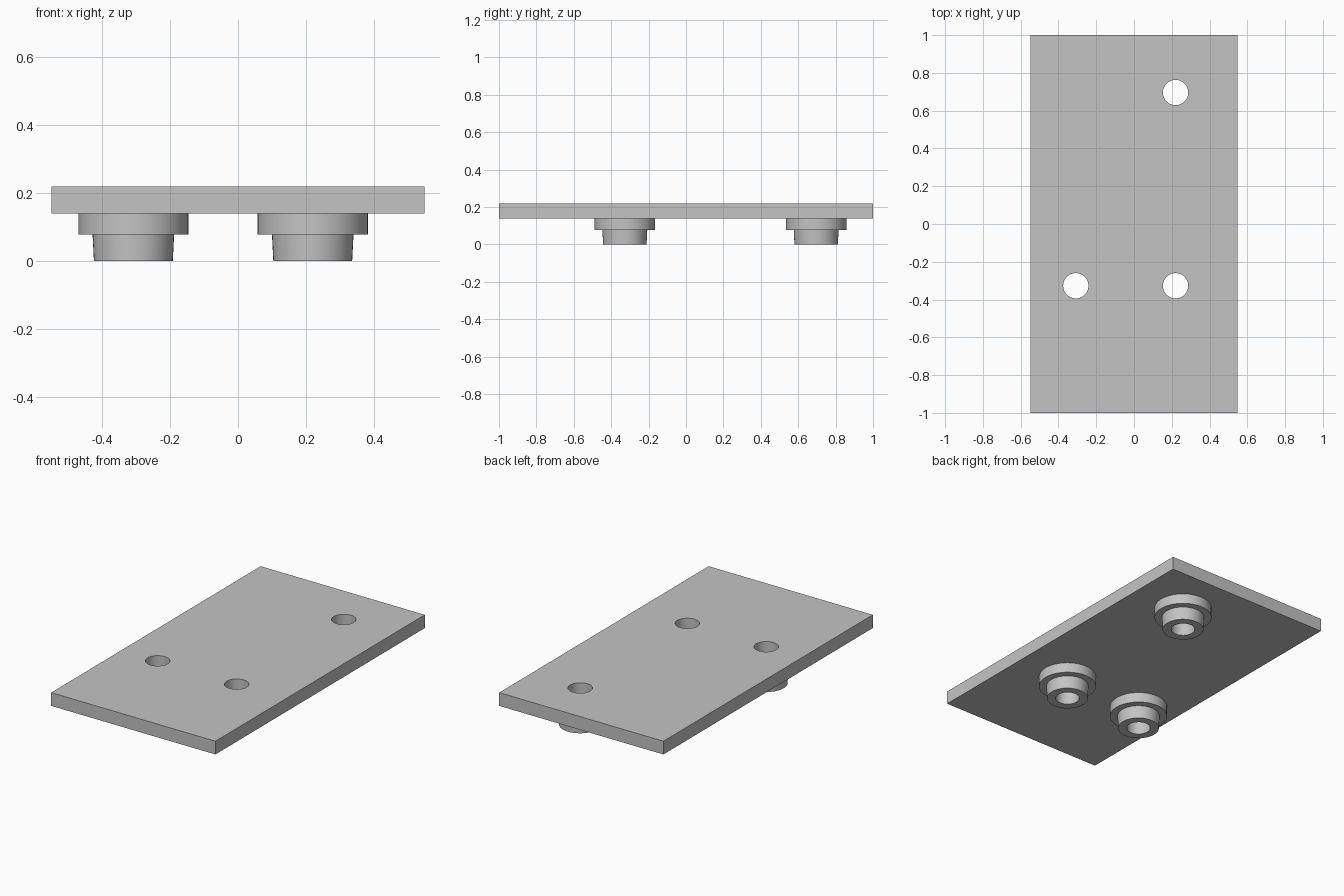
import bpy
import bmesh
import math

if "Cube" in bpy.data.objects:
    bpy.data.objects.remove(bpy.data.objects["Cube"], do_unlink=True)

# Single grey material
grey = bpy.data.materials.new("plain grey")
grey.use_nodes = True
colour = (0.55, 0.55, 0.55, 1)
grey.diffuse_color = colour
grey.node_tree.nodes["Principled BSDF"].inputs["Base Color"].default_value = colour

SEGMENTS = 48
BORE = 0.067
UNDERSIDE, TOP = 0.14, 0.22
BOSSES = {
    "front_right_boss": (-0.308, -0.327),
    "front_left_boss": (0.22, -0.327),
    "back_left_boss": (0.22, 0.696),
}


def add_object(name, bm):
    bmesh.ops.recalc_face_normals(bm, faces=bm.faces)
    mesh = bpy.data.meshes.new(name)
    bm.to_mesh(mesh)
    bm.free()
    mesh.materials.append(grey)
    obj = bpy.data.objects.new(name, mesh)
    bpy.context.collection.objects.link(obj)
    return obj


def smooth(obj):
    bpy.ops.object.select_all(action="DESELECT")
    obj.select_set(True)
    bpy.context.view_layer.objects.active = obj
    bpy.ops.object.shade_smooth_by_angle(angle=math.radians(30))


def lathe(name, profile, location):
    """Spin an (r, z) profile around the vertical axis."""
    bm = bmesh.new()
    verts = [bm.verts.new((r, 0, z)) for r, z in profile]
    edges = [bm.edges.new(pair) for pair in zip(verts, verts[1:])]
    bmesh.ops.spin(bm, geom=verts + edges, cent=(0, 0, 0), axis=(0, 0, 1),
                   angle=math.tau, steps=SEGMENTS)
    bmesh.ops.remove_doubles(bm, verts=bm.verts, dist=0.0001)
    obj = add_object(name, bm)
    obj.location = (*location, 0)
    smooth(obj)
    return obj


# Flat rectangular plate
bm = bmesh.new()
bmesh.ops.create_cube(bm, size=1)
bmesh.ops.scale(bm, vec=(1.098, 2, TOP - UNDERSIDE), verts=bm.verts)
bmesh.ops.translate(bm, vec=(0, 0, (TOP + UNDERSIDE) / 2), verts=bm.verts)
plate = add_object("plate", bm)

# Cutter for the three through holes
bm = bmesh.new()
for x, y in BOSSES.values():
    new = bmesh.ops.create_cone(bm, cap_ends=True, segments=SEGMENTS,
                                radius1=BORE, radius2=BORE, depth=0.4)
    bmesh.ops.translate(bm, vec=(x, y, UNDERSIDE), verts=new["verts"])
cutter = add_object("hole_cutter", bm)
cutter.hide_render = True

cut = plate.modifiers.new("holes", "BOOLEAN")
cut.operation = "DIFFERENCE"
cut.solver = "EXACT"
cut.object = cutter
bpy.context.view_layer.objects.active = plate
bpy.ops.object.modifier_apply(modifier=cut.name)
bpy.data.objects.remove(cutter, do_unlink=True)
smooth(plate)

# Stepped hollow bosses: wide collar, tapered tip, straight bore
profile = [(0.162, UNDERSIDE), (0.162, 0.078), (0.12, 0.078),
           (0.116, 0), (BORE, 0), (BORE, UNDERSIDE)]
for name, location in BOSSES.items():
    lathe(name, profile, location)
